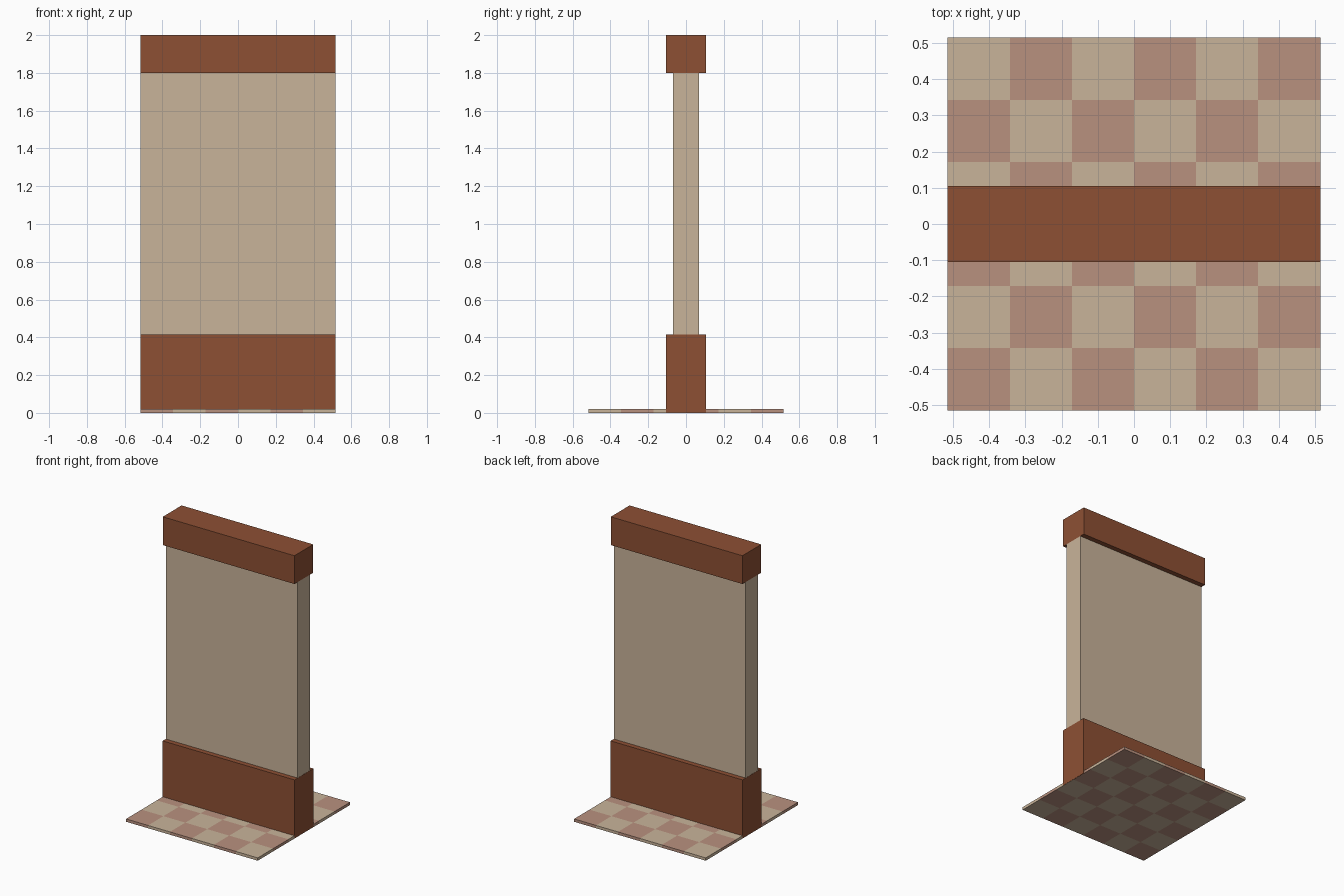
import bpy, bmesh, math

if "Cube" in bpy.data.objects:
    bpy.data.objects.remove(bpy.data.objects["Cube"])

HALF = 0.515      # half width of wall and floor
TILES = 6         # tiles along each side of the floor


def material(name, rgb):
    """Flat colour given as 0-255 sRGB, stored as linear."""
    lin = [(c / 255 / 12.92) if c / 255 <= 0.04045 else ((c / 255 + 0.055) / 1.055) ** 2.4
           for c in rgb]
    m = bpy.data.materials.new(name)
    m.diffuse_color = (*lin, 1.0)
    m.use_nodes = True
    m.node_tree.nodes["Principled BSDF"].inputs["Base Color"].default_value = m.diffuse_color
    return m


timber = material("brown_timber", (141, 80, 52))
plaster = material("beige_plaster", (201, 180, 154))
tile_pink = material("dusty_pink_tile", (185, 145, 127))


def add_object(name, bm, mats):
    mesh = bpy.data.meshes.new(name)
    bm.to_mesh(mesh)
    bm.free()
    for m in mats:
        mesh.materials.append(m)
    obj = bpy.data.objects.new(name, mesh)
    bpy.context.collection.objects.link(obj)
    return obj


def box(name, half_x, half_y, z0, z1, mat):
    bm = bmesh.new()
    bmesh.ops.create_cube(bm, size=1.0)
    for v in bm.verts:
        v.co = (v.co.x * 2 * half_x, v.co.y * 2 * half_y, z0 + (v.co.z + 0.5) * (z1 - z0))
    return add_object(name, bm, [mat])


# Wall: panel between a tall plinth and a top beam.
# The plinth is a hair wider so it covers the floor's edge cleanly.
box("wall_plinth", HALF + 0.001, 0.105, 0.001, 0.415, timber)
box("wall_panel", HALF, 0.07, 0.415, 1.8, plaster)
box("top_beam", HALF, 0.105, 1.8, 2.0, timber)

# Floor: thin slab with a checkerboard of tiles
bm = bmesh.new()
bmesh.ops.create_grid(bm, x_segments=TILES, y_segments=TILES, size=HALF)
bottom = bm.faces[:]
top = bmesh.ops.extrude_face_region(bm, geom=bottom, use_keep_orig=True)["geom"]
bmesh.ops.translate(bm, verts=[g for g in top if isinstance(g, bmesh.types.BMVert)],
                    vec=(0, 0, 0.02))
bmesh.ops.recalc_face_normals(bm, faces=bm.faces[:])
step = 2 * HALF / TILES
for f in bm.faces:
    c = f.calc_center_median() * 0.999      # pull edge faces into their tile
    i = math.floor((c.x + HALF) / step)
    j = math.floor((c.y + HALF) / step)
    f.material_index = 1 if (i + j) % 2 == 0 else 0
add_object("checkered_floor", bm, [plaster, tile_pink])
